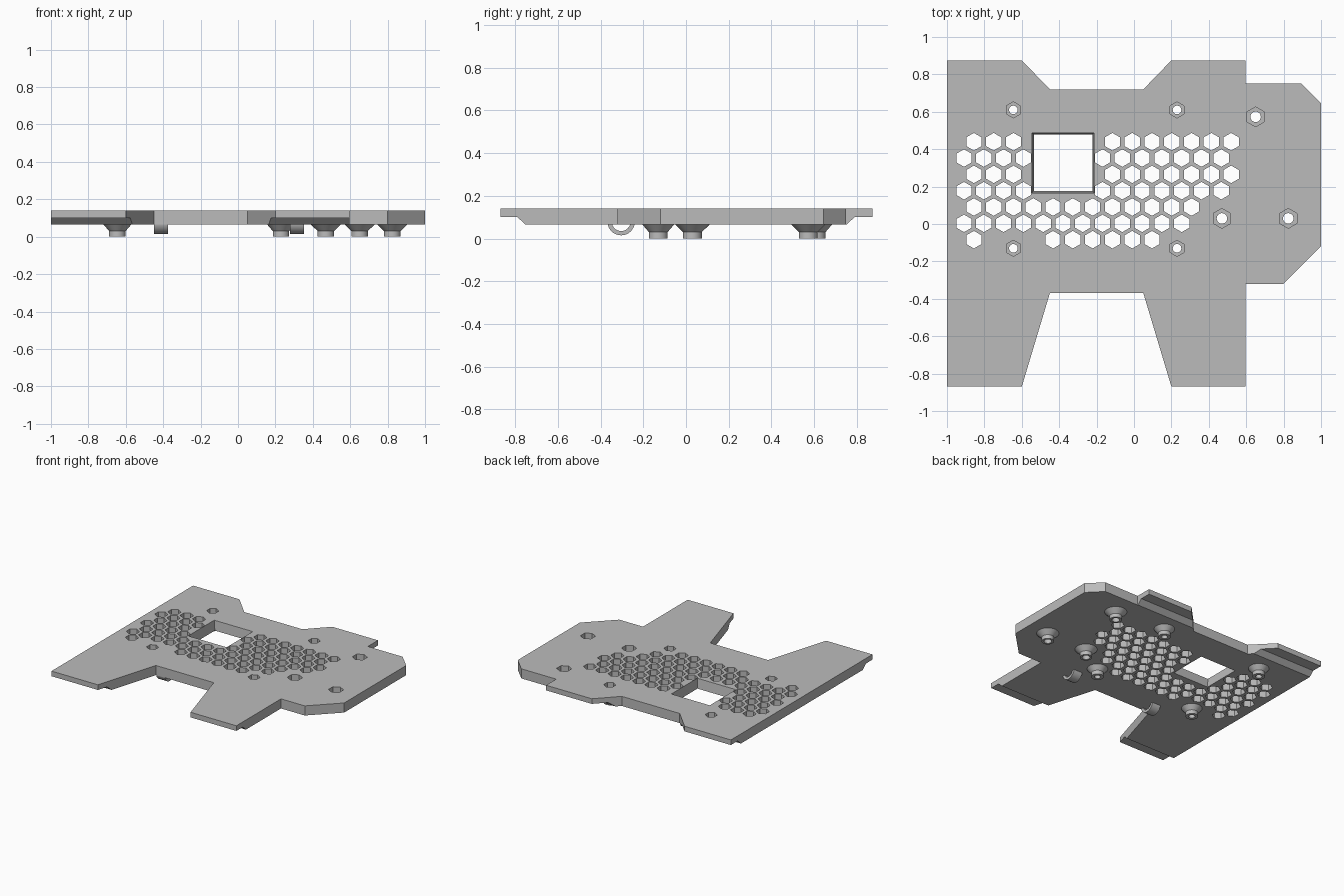
import bpy, bmesh, math
from mathutils import Vector

cube = bpy.data.objects.get("Cube")
if cube:
    bpy.data.objects.remove(cube, do_unlink=True)

BOTTOM, TOP = 0.065, 0.14

grey = bpy.data.materials.new("plain grey")
grey.use_nodes = True
COLOUR = (0.5, 0.5, 0.5, 1)
grey.diffuse_color = COLOUR
grey.node_tree.nodes["Principled BSDF"].inputs["Base Color"].default_value = COLOUR


def loft(bm, rings):
    """Closed solid through rings of equal point count."""
    loops = [[bm.verts.new(p) for p in ring] for ring in rings]
    n = len(loops[0])
    for a, b in zip(loops, loops[1:]):
        for i in range(n):
            j = (i + 1) % n
            bm.faces.new((a[i], a[j], b[j], b[i]))
    bm.faces.new(loops[0])
    bm.faces.new(loops[-1])


def circle(x, y, z, r, n):
    return [(x + r * math.sin(math.tau * i / n), y + r * math.cos(math.tau * i / n), z)
            for i in range(n)]


def rect(x0, x1, y0, y1, z):
    return [(x0, y0, z), (x1, y0, z), (x1, y1, z), (x0, y1, z)]


def finish(name, bm):
    bmesh.ops.recalc_face_normals(bm, faces=bm.faces)
    mesh = bpy.data.meshes.new(name)
    bm.to_mesh(mesh)
    bm.free()
    mesh.materials.append(grey)
    obj = bpy.data.objects.new(name, mesh)
    bpy.context.collection.objects.link(obj)
    return obj


def activate(obj):
    bpy.ops.object.select_all(action='DESELECT')
    obj.select_set(True)
    bpy.context.view_layer.objects.active = obj


def cut(obj, cutter):
    activate(obj)
    mod = obj.modifiers.new("cut", 'BOOLEAN')
    mod.operation, mod.solver, mod.object = 'DIFFERENCE', 'EXACT', cutter
    bpy.ops.object.modifier_apply(modifier=mod.name)


# Deck outline with four legs and a side wing
outline = [(-1, .875), (-.6, .875), (-.45, .72), (.05, .72), (.2, .875), (.595, .875),
           (.595, .75), (.895, .75), (1, .645), (1, -.12), (.8, -.32), (.595, -.32),
           (.595, -.87), (.2, -.87), (.05, -.37), (-.45, -.37), (-.6, -.87), (-1, -.87)]
bm = bmesh.new()
loft(bm, [[(x, y, z) for x, y in outline] for z in (BOTTOM, TOP)])
deck = finish("deck_plate", bm)

# Sloped steps under the leg ends
bm = bmesh.new()
for s in (1, -1):
    profile = [(.752, BOTTOM), (.79, .1), (1, .1), (1, 0), (.752, 0)]
    loft(bm, [[(x, s * y, z) for y, z in profile] for x in (-1.2, 1.2)])
step_cutter = finish("step_cutter", bm)

# Honeycomb holes: row by row, (first, last) column spans
rows = [((0, 2), (7, 13)), ((0, 3), (7, 13)), ((0, 2), (7, 13)), ((0, 3), (7, 13)),
        ((0, 11),), ((0, 11),), ((0, 0), (4, 9))]
bm = bmesh.new()
for r, spans in enumerate(rows):
    for first, last in spans:
        for c in range(first, last + 1):
            x = -.856 + .1058 * c - (.0529 if r % 2 else 0)
            y = .44 - .0873 * r
            loft(bm, [circle(x, y, z, .047, 6) for z in (0, .2)])
# Tapered square window
loft(bm, [rect(-.535, -.222, .176, .479, 0), rect(-.535, -.222, .176, .479, BOTTOM),
          rect(-.546, -.214, .166, .487, TOP), rect(-.546, -.214, .166, .487, .2)])
hole_cutter = finish("hole_cutter", bm)

# Screw bosses: x, y, nut pocket radius, screw hole radius, cone radius
small, large = (.043, .023, .074), (.053, .028, .08)
bosses = [(x, y, *small) for x in (-.645, .23) for y in (.61, -.13)]
bosses += [(x, y, *large) for x, y in ((.65, .573), (.47, .03), (.825, .03))]
pockets, screws = bmesh.new(), bmesh.new()
for x, y, pocket, hole, cone in bosses:
    loft(pockets, [circle(x, y, z, pocket, 6) for z in (.05, .2)])
    loft(screws, [circle(x, y, z, hole, 24) for z in (-.05, .1)])
pocket_cutter = finish("pocket_cutter", pockets)
screw_cutter = finish("screw_cutter", screws)

cutters = (step_cutter, hole_cutter, pocket_cutter, screw_cutter)
for c in cutters[:3]:
    cut(deck, c)

for i, (x, y, pocket, hole, cone) in enumerate(bosses):
    bm = bmesh.new()
    loft(bm, [circle(x, y, z, r, 32) for z, r in
              ((0, .044), (.03, .044), (BOTTOM, cone))])
    boss = finish(f"screw_boss_{i + 1}", bm)
    cut(boss, pocket_cutter)
    cut(boss, screw_cutter)
    activate(boss)
    bpy.ops.object.shade_smooth_by_angle(angle=math.radians(25))

# Half-ring cable loops under the front legs
for name, x in (("right_cable_loop", -.412), ("left_cable_loop", .315)):
    arc = [math.pi + math.pi * i / 20 for i in range(21)]
    section = [(.064 * math.cos(a), .064 * math.sin(a)) for a in arc]
    section += [(.044 * math.cos(a), .044 * math.sin(a)) for a in reversed(arc)]
    bm = bmesh.new()
    loft(bm, [[(x + dx, -.304 + u, .079 + v) for u, v in section] for dx in (-.037, .037)])
    loop = finish(name, bm)
    activate(loop)
    bpy.ops.object.shade_smooth_by_angle(angle=math.radians(25))

for c in cutters:
    bpy.data.objects.remove(c, do_unlink=True)
